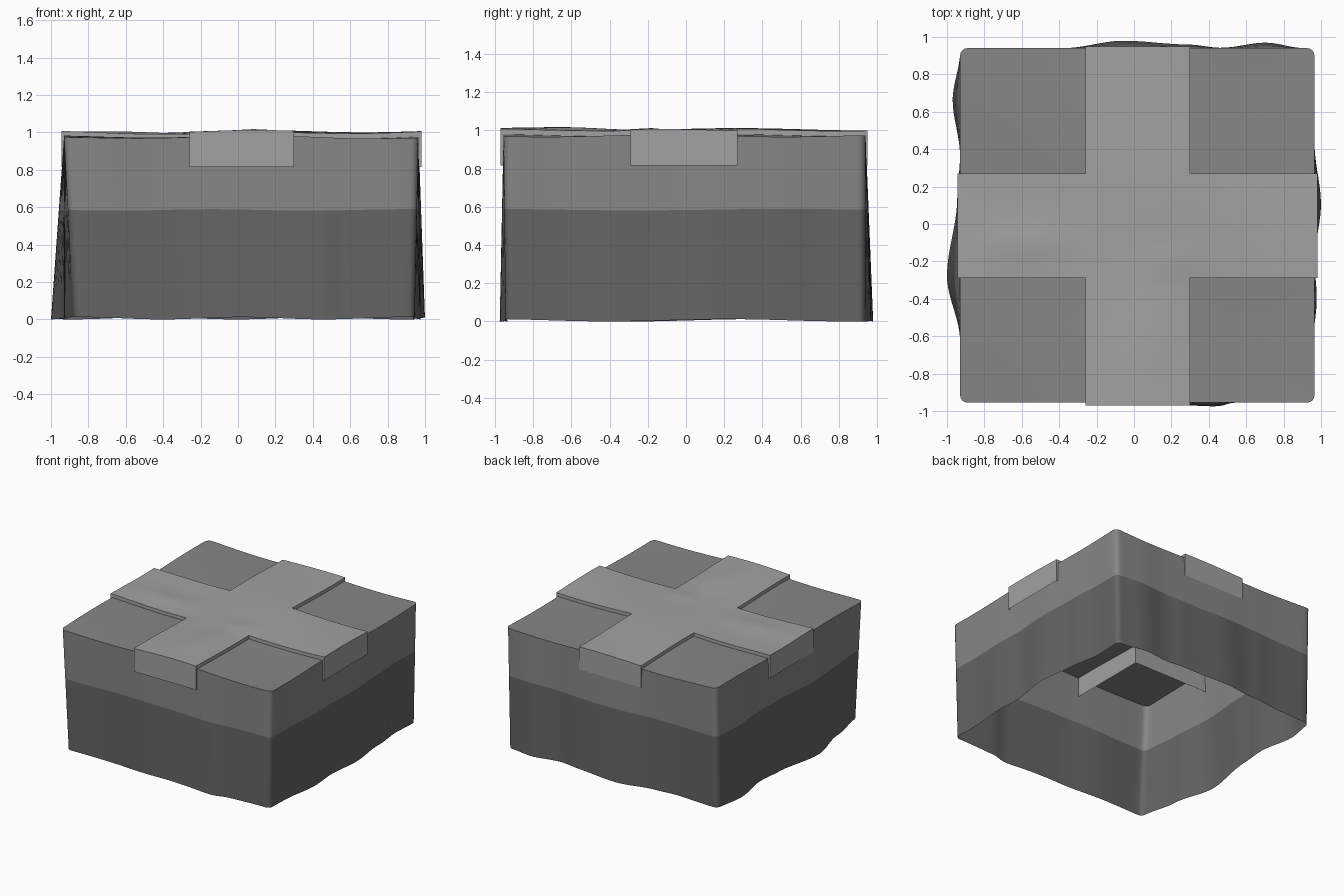
import bpy, bmesh, math

if "Cube" in bpy.data.objects:
    bpy.data.objects.remove(bpy.data.objects["Cube"])

X0, X1, Y0, Y1 = -0.93, 0.965, -0.955, 0.94   # top outline
R = 0.04                                     # corner radius
BAND = 0.585                                 # height where the tone changes

# How far the hem swings out (+) or in (-) along each side
LEFT = [(-.96, -.055), (-.62, 0), (-.27, .07), (.15, .015), (.38, 0), (.68, .04), (.94, 0)]
RIGHT = [(-.95, -.02), (-.75, -.02), (-.4, .012), (-.2, 0), (.1, .035), (.43, 0), (.7, -.03), (.94, -.02)]
BACK = [(-.93, -.02), (-.6, -.02), (-.37, 0), (-.05, .04), (.3, .02), (.48, .002), (.72, .03), (.93, 0)]
FRONT = [(-.93, 0), (-.5, -.02), (-.08, .012), (.2, .012), (.44, .02), (.58, -.01), (.95, -.01)]


def swing(table, t):
    if t <= table[0][0]:
        return table[0][1]
    for (a, u), (b, v) in zip(table, table[1:]):
        if t <= b:
            s = (t - a) / (b - a)
            return u + (v - u) * s * s * (3 - 2 * s)
    return table[-1][1]


def material(name, g):
    m = bpy.data.materials.new(name)
    m.diffuse_color = (g, g, g, 1)
    m.use_nodes = True
    m.node_tree.nodes["Principled BSDF"].inputs["Base Color"].default_value = m.diffuse_color
    return m


def finish(bm, name, mat):
    bmesh.ops.recalc_face_normals(bm, faces=bm.faces)
    me = bpy.data.meshes.new(name)
    bm.to_mesh(me)
    bm.free()
    ob = bpy.data.objects.new(name, me)
    bpy.context.collection.objects.link(ob)
    me.materials.append(mat)
    bpy.ops.object.select_all(action='DESELECT')
    ob.select_set(True)
    bpy.context.view_layer.objects.active = ob
    bpy.ops.object.shade_smooth_by_angle(angle=math.radians(30))
    return ob


def outline(n=44):
    """Rounded square, counter-clockwise."""
    pts = []
    centres = [(X1 - R, Y0 + R, -90), (X1 - R, Y1 - R, 0), (X0 + R, Y1 - R, 90), (X0 + R, Y0 + R, 180)]
    for i, (cx, cy, a0) in enumerate(centres):
        arc = [(cx + R * math.cos(math.radians(a0 + k * 22.5)),
                cy + R * math.sin(math.radians(a0 + k * 22.5))) for k in range(5)]
        nx, ny, na = centres[(i + 1) % 4]
        end = (nx + R * math.cos(math.radians(na)), ny + R * math.sin(math.radians(na)))
        ax, ay = arc[-1]
        pts += arc + [(ax + (end[0] - ax) * k / n, ay + (end[1] - ay) * k / n) for k in range(1, n)]
    return pts


def top_height(x, y):
    return .972 + .006 * math.sin(5.5 * x + 1) + .006 * math.sin(5 * y + 2.2 * x)


def hang(x, y, z):
    """Wall point: straight drop from the top edge to the waving hem."""
    f = 1 - z / .975
    s, t = (x - X0) / (X1 - X0), (y - Y0) / (Y1 - Y0)
    dx = -swing(LEFT, y) * (1 - s) + swing(RIGHT, y) * s
    dy = -swing(FRONT, x) * (1 - t) + swing(BACK, x) * t
    return x + dx * f, y + dy * f, z


def loft(bm, rings):
    rows = [[bm.verts.new(p) for p in ring] for ring in rings]
    n = len(rows[0])
    for a, b in zip(rows, rows[1:]):
        for i in range(n):
            bm.faces.new((a[i], a[(i + 1) % n], b[(i + 1) % n], b[i]))
    return rows


P = outline()
seam = [hang(x, y, BAND + .004 * math.sin(6 * x + 4 * y)) for x, y in P]
hem = [hang(x, y, .006 + .006 * math.sin(7 * x + 5 * y)) for x, y in P]

# Dark lower skirt, open underneath
bm = bmesh.new()
loft(bm, [hem, seam])
finish(bm, "lower_skirt", material("dark_grey", .13))

# Upper cover: wall band and gently rippled top
bm = bmesh.new()
cx, cy = (X0 + X1) / 2, (Y0 + Y1) / 2
rings = [seam]
for s in (1, .85, .7, .55, .4, .25, .1):
    ring = [(cx + (x - cx) * s, cy + (y - cy) * s) for x, y in P]
    rings.append([(x, y, top_height(x, y)) for x, y in ring])
bm.faces.new(loft(bm, rings)[-1])
finish(bm, "upper_cover", material("mid_grey", .24))


# Crossed straps: plus-shaped rippled sheet with a border that drops through the top
def steps(stops, n=10):
    return [a + (b - a) * k / n for a, b in zip(stops, stops[1:]) for k in range(n)] + [stops[-1]]


def strap_height(x, y):
    z = top_height(x, y) + .028
    for bx, by, wx, wy, h in ((-.58, -.1, .25, .1, .015), (.1, -.58, .12, .25, .013), (.18, -.2, .12, .06, .01)):
        z += h * math.exp(-((x - bx) / wx) ** 2 - ((y - by) / wy) ** 2)
    return z


xs = steps([-.945, -.26, .30, .98])
ys = steps([-.97, -.29, .27, .95])
bm = bmesh.new()
grid = {}


def corner(i, j):
    if (i, j) not in grid:
        grid[i, j] = bm.verts.new((xs[i], ys[j], strap_height(xs[i], ys[j])))
    return grid[i, j]


for i in range(30):
    for j in range(30):
        if i // 10 == 1 or j // 10 == 1:
            bm.faces.new((corner(i, j), corner(i + 1, j), corner(i + 1, j + 1), corner(i, j + 1)))
border = [e for e in bm.edges if e.is_boundary]
drop = bmesh.ops.extrude_edge_only(bm, edges=border)["geom"]
for v in drop:
    if isinstance(v, bmesh.types.BMVert):
        v.co.z = .815
finish(bm, "crossed_straps", material("light_grey", .36))
